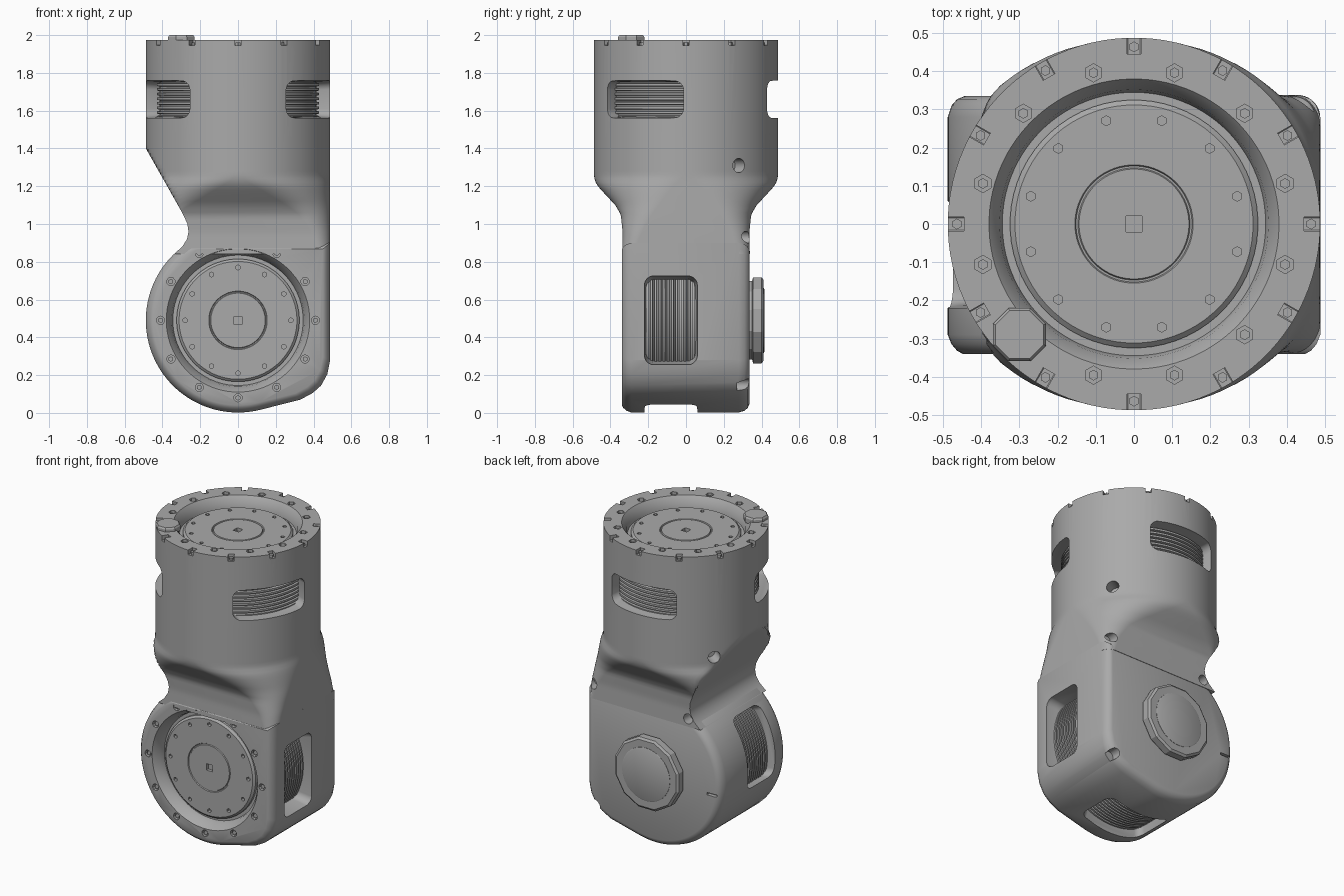
import bpy, bmesh
from math import sin, cos, pi, radians
from mathutils import Vector, Matrix

if "Cube" in bpy.data.objects:
    bpy.data.objects.remove(bpy.data.objects["Cube"])

grey = bpy.data.materials.new("mid_grey_metal")
grey.use_nodes = True
grey.diffuse_color = (0.4, 0.4, 0.4, 1)
grey.node_tree.nodes["Principled BSDF"].inputs["Base Color"].default_value = (0.4, 0.4, 0.4, 1)

R = 0.488          # radius of the barrel and of the joint
JZ = 0.49          # height of the joint axis


# ---- helpers ----
def frame(origin, u, v):
    u, v = Vector(u), Vector(v)
    m = Matrix((u, v, u.cross(v))).transposed().to_4x4()
    m.translation = Vector(origin)
    return m


def around_z(deg, z):
    a = radians(deg)
    return frame((0, 0, z), (-sin(a), cos(a), 0), (0, 0, 1))


def around_y(deg, y):
    a = radians(deg)
    return frame((0, y, JZ), (sin(a), 0, -cos(a)), (0, 1, 0))


UP = Matrix.Identity(4)
FRONT = frame((0, 0, JZ), (1, 0, 0), (0, 0, 1))
BACK = frame((0, 0, JZ), (-1, 0, 0), (0, 0, 1))


def loft(bm, loops, m=UP):
    """Skin equal-length loops and cap both ends."""
    rows = [[bm.verts.new(m @ Vector(p)) for p in loop] for loop in loops]
    n = len(rows[0])
    for a, b in zip(rows, rows[1:]):
        for i in range(n):
            j = (i + 1) % n
            bm.faces.new((a[i], a[j], b[j], b[i]))
    bm.faces.new(rows[0][::-1])
    bm.faces.new(rows[-1])


def lathe(bm, profile, n=64, m=UP, at=(0, 0)):
    loft(bm, [[(at[0] + r * cos(2 * pi * (i + 0.5) / n), at[1] + r * sin(2 * pi * (i + 0.5) / n), w)
               for i in range(n)] for r, w in profile], m)


def rounded(hx, hy, r, n=8):
    pts = []
    for q, (sx, sy) in enumerate(((1, 1), (-1, 1), (-1, -1), (1, -1))):
        for k in range(n):
            a = (q + (k + 0.5) / n) * pi / 2
            pts.append((sx * (hx - r) + r * cos(a), sy * (hy - r) + r * sin(a)))
    return pts


def window(bm, m, hu, hv):
    loft(bm, [[(u * s, v * s, w) for u, v in rounded(hu, hv, 0.05)]
              for w, s in ((0.34, 0.9), (0.425, 0.95), (0.47, 1), (0.6, 1))], m)


def interp(table, z):
    for (z0, a), (z1, b) in zip(table, table[1:]):
        if z <= z1:
            return a + (b - a) * max(0, z - z0) / (z1 - z0)
    return table[-1][1]


def ring_points(r, count, start):
    return [(r * cos(radians(start) + 2 * pi * i / count),
             r * sin(radians(start) + 2 * pi * i / count)) for i in range(count)]


def finish(name, bm, cutter=None, angle=32):
    objs = []
    for label, b in ((name, bm), (name + "_cutter", cutter)):
        if b is None:
            continue
        bmesh.ops.recalc_face_normals(b, faces=b.faces[:])
        me = bpy.data.meshes.new(label)
        b.to_mesh(me)
        b.free()
        me.materials.append(grey)
        ob = bpy.data.objects.new(label, me)
        bpy.context.collection.objects.link(ob)
        objs.append(ob)
    ob = objs[0]
    bpy.ops.object.select_all(action='DESELECT')
    bpy.context.view_layer.objects.active = ob
    ob.select_set(True)
    if cutter is not None:
        objs[1].hide_render = True
        mod = ob.modifiers.new("cuts", 'BOOLEAN')
        mod.operation, mod.solver, mod.object = 'DIFFERENCE', 'EXACT', objs[1]
        bpy.ops.object.modifier_apply(modifier=mod.name)
        bpy.data.objects.remove(objs[1])
    bpy.ops.object.shade_smooth_by_angle(angle=radians(angle))
    return ob


def screw_holes(bm):
    for x, z in ((0.44, 0.93), (-0.25, 0.89), (0.42, 0.15)):
        lathe(bm, ((0.032, 0.27), (0.032, 0.5)), 20, BACK, (-x, z - JZ))


# ---- upper body: round barrel blending to a rounded box, with a slanted waist ----
half_depth = ((0.84, 0.338), (0.95, 0.335), (1.05, 0.345), (1.1, 0.375), (1.17, 0.44), (1.21, 0.475), (1.25, R))
corner = ((0.84, 0.06), (0.95, 0.1), (1.05, 0.17), (1.1, 0.24), (1.17, 0.36), (1.21, 0.43), (1.25, R))
waist = ((0.84, -0.34), (0.88, -0.295), (0.92, -0.27), (0.96, -0.262), (1.0, -0.268), (1.05, -0.29), (1.4, -R))

def section(z, scale=1):
    pts = rounded(R, interp(half_depth, z), interp(corner, z), 24)
    return [(max(x, interp(waist, z)) * scale, y * scale, z) for x, y in pts]

bm = bmesh.new()
loops = [section(0.84 + 0.02 * i) for i in range(30)] + [section(1.975)]
for r, z in ((0.38, 1.975), (0.352, 1.94), (0.345, 1.9)):
    loops.append([(x, y, z) for x, y, _ in section(1.975, r / R)])
loft(bm, loops)

cut = bmesh.new()
for deg in (-30, 90, 210):
    window(cut, around_z(deg, 1.66), 0.244, 0.1)
for deg in (35, 145):
    lathe(cut, ((0.038, 0.4), (0.038, 0.6)), 20, around_z(deg, 1.31))
for i in range(12):      # rim notches
    loft(cut, [[(u, v, w) for u, v in rounded(0.018, 0.03, 0.004, 2)] for w in (0.445, 0.55)],
         around_z(30 * i, 1.975))
top_bolt_spots = ring_points(0.41, 12, 15)
for p in top_bolt_spots:
    lathe(cut, ((0.024, 1.94), (0.024, 2.1)), 6, UP, p)
screw_holes(cut)
finish("upper_body", bm, cut)

# ---- lower body: joint housing extruded front to back with softened edges ----
outline = [(R * cos(radians(a)), R * sin(radians(a))) for a in range(123, 286, 3)]
outline += [(0.33, -0.42), (0.395, -0.385), (0.44, -0.345), (0.473, -0.285), (R, -0.21), (R, 0.41)]
bm = bmesh.new()
loft(bm, [[(x * s, z * s, w) for x, z in outline] for w, s in
          ((-0.335, 0.91), (-0.327, 0.95), (-0.31, 0.98), (-0.28, 1),
           (0.29, 1), (0.315, 0.98), (0.332, 0.95), (0.34, 0.92))], FRONT)
cut = bmesh.new()
for deg in (0, 166, 270):
    window(cut, around_y(deg, -0.08), 0.235, 0.14)
lathe(cut, ((0.345, 0.265), (0.352, 0.3), (0.38, 0.34), (0.38, 0.4)), 64, FRONT)
front_bolt_spots = ring_points(0.41, 12, 0)
for p in front_bolt_spots:
    lathe(cut, ((0.022, 0.305), (0.022, 0.4)), 10, FRONT, p)
screw_holes(cut)
loft(cut, [[(u + 0.42, v - 0.05, w) for u, v in rounded(0.035, 0.008, 0.004, 2)] for w in (0.31, 0.4)], BACK)
finish("lower_body", bm, cut)


# ---- finned motor cores seen through the windows ----
def fins(name, m, lo, hi, count, r):
    b = bmesh.new()
    step = (hi - lo) / count
    prof = []
    for i in range(count):
        w = lo + i * step
        prof += [(r - 0.014, w), (r - 0.014, w + step * 0.3), (r, w + step * 0.4), (r, w + step * 0.9)]
    lathe(b, prof, 72, m)
    finish(name, b)

fins("upper_motor_fins", UP, 1.55, 1.77, 9, 0.43)
fins("lower_motor_fins", FRONT, -0.075, 0.235, 14, 0.44)


# ---- output flanges set in the top and front recesses ----
def flange(name, m, base, top, start):
    b, c = bmesh.new(), bmesh.new()
    lathe(b, ((0.325, base), (0.325, top - 0.012), (0.312, top), (0.155, top),
              (0.152, top - 0.006), (0.147, top - 0.006), (0.144, top)), 64, m)
    for p in ring_points(0.28, 12, start):
        lathe(c, ((0.013, top - 0.02), (0.013, top + 0.05)), 6, m, p)
    lathe(c, ((0.03, top - 0.02), (0.03, top + 0.05)), 4, m)
    finish(name, b, c)

flange("top_flange", UP, 1.88, 1.925, 15)
flange("front_flange", FRONT, 0.25, 0.295, 0)


# ---- bolts sitting in the holes ----
def bolts(name, m, spots, lo, hi):
    b = bmesh.new()
    for p in spots:
        lathe(b, ((0.014, lo), (0.014, hi)), 6, m, p)
    finish(name, b)

bolts("top_bolts", UP, top_bolt_spots + ring_points(0.464, 12, 0), 1.93, 1.962)
bolts("front_bolts", FRONT, front_bolt_spots, 0.29, 0.33)

# ---- locating boss on the top rim ----
bm = bmesh.new()
lathe(bm, ((0.075, 1.96), (0.075, 1.99), (0.068, 2.0)), 8, UP, (-0.3, -0.29))
finish("top_boss", bm)

# ---- faceted hub and round cap on the back ----
bm = bmesh.new()
lathe(bm, ((0.215, 0.32), (0.215, 0.35), (0.236, 0.355), (0.236, 0.4), (0.222, 0.41)), 12, BACK)
finish("back_hub", bm, None, 15)
bm = bmesh.new()
lathe(bm, ((0.172, 0.4), (0.172, 0.412), (0.166, 0.415)), 48, BACK)
finish("back_cap", bm)
